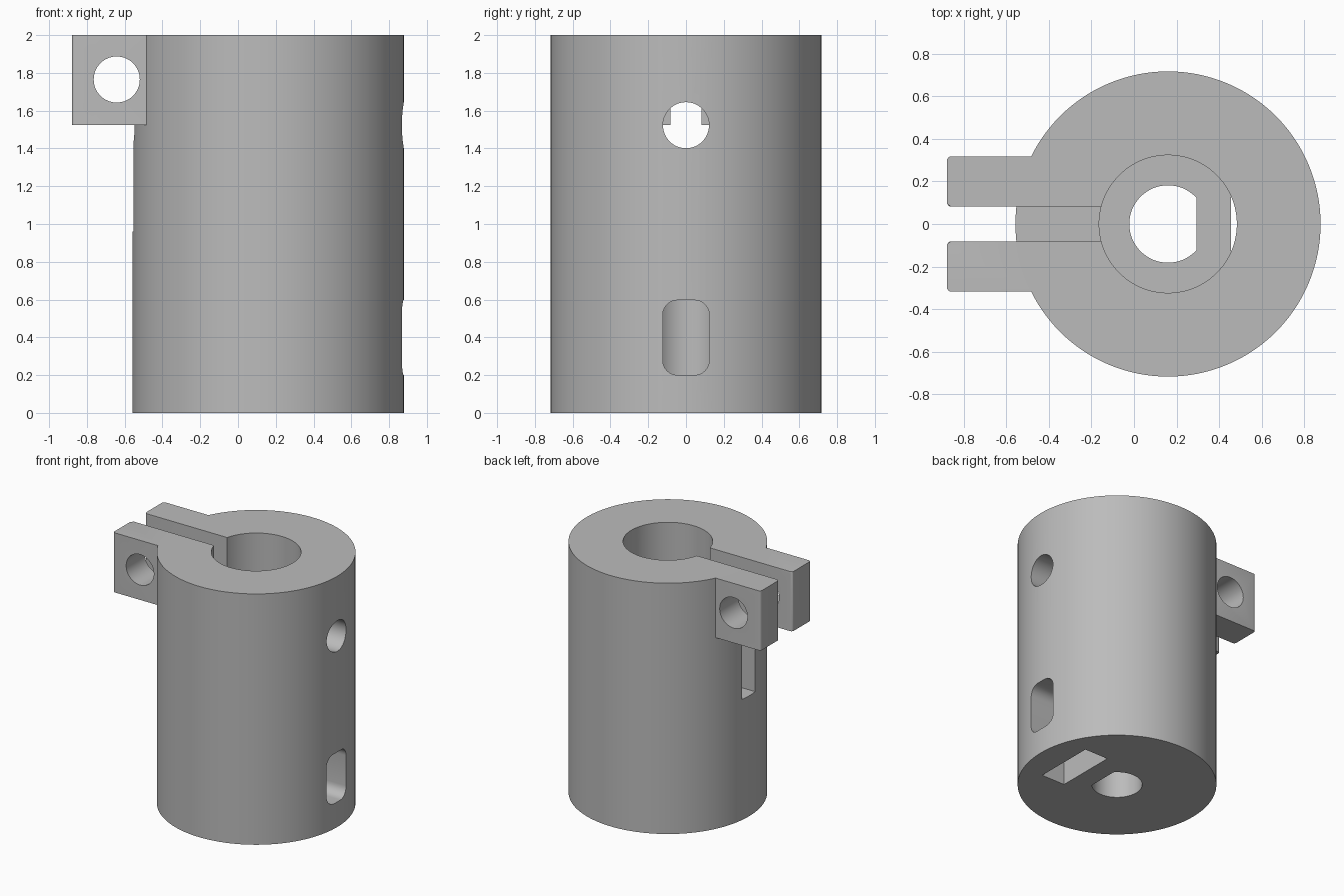
import bpy, bmesh, math
from mathutils import Matrix, Vector

old = bpy.data.objects.get("Cube")
if old:
    bpy.data.objects.remove(old, do_unlink=True)

AXIS_X = 0.16      # centre line of the coupler body
RADIUS = 0.718
HEIGHT = 2.0

grey = bpy.data.materials.new("plain grey")
grey.use_nodes = True
colour = (0.5, 0.5, 0.5, 1)
grey.diffuse_color = colour
grey.node_tree.nodes["Principled BSDF"].inputs["Base Color"].default_value = colour


def finish(name, bm):
    mesh = bpy.data.meshes.new(name)
    bm.to_mesh(mesh)
    bm.free()
    mesh.materials.append(grey)
    obj = bpy.data.objects.new(name, mesh)
    bpy.context.collection.objects.link(obj)
    return obj


def cylinder(name, radius, start, end, sides=64):
    """Cylinder running between two points."""
    start, end = Vector(start), Vector(end)
    span = end - start
    turn = Vector((0, 0, 1)).rotation_difference(span).to_matrix().to_4x4()
    bm = bmesh.new()
    bmesh.ops.create_cone(bm, cap_ends=True, segments=sides, radius1=radius,
                          radius2=radius, depth=span.length,
                          matrix=Matrix.Translation((start + end) / 2) @ turn)
    return finish(name, bm)


def box(name, low, high, round_axis=None, rounding=0.0, steps=6):
    """Box between two corners; edges along round_axis may be rounded."""
    low, high = Vector(low), Vector(high)
    bm = bmesh.new()
    bmesh.ops.create_cube(bm, size=1, matrix=Matrix.Translation((low + high) / 2)
                          @ Matrix.Diagonal((*(high - low), 1)))
    if rounding:
        edges = [e for e in bm.edges
                 if abs((e.verts[0].co - e.verts[1].co)[round_axis]) > 1e-4]
        bmesh.ops.bevel(bm, geom=edges, offset=rounding, segments=steps,
                        profile=0.5, affect='EDGES')
    return finish(name, bm)


def combine(target, tool, operation):
    """Apply a boolean and throw the tool away."""
    mod = target.modifiers.new("shape", 'BOOLEAN')
    mod.operation, mod.object, mod.solver = operation, tool, 'EXACT'
    bpy.ops.object.select_all(action='DESELECT')
    bpy.context.view_layer.objects.active = target
    target.select_set(True)
    bpy.ops.object.modifier_apply(modifier=mod.name)
    bpy.data.objects.remove(tool, do_unlink=True)


# Main body
body = cylinder("coupler_body", RADIUS, (AXIS_X, 0, 0), (AXIS_X, 0, HEIGHT), 128)

# Set screw hole through both walls
combine(body, cylinder("screw_hole", 0.122, (-1, 0, 1.523), (1.2, 0, 1.523)), 'DIFFERENCE')

# Clamp ears
for side in (-1, 1):
    ys = sorted((side * 0.06, side * 0.318))
    ear = box("clamp_ear", (-0.88, ys[0], 1.525), (-0.22, ys[1], HEIGHT))
    combine(body, ear, 'UNION')

# Large upper bore
combine(body, cylinder("upper_bore", 0.324, (AXIS_X, 0, 0.8), (AXIS_X, 0, 2.2), 96), 'DIFFERENCE')

# Lower bore with a flat on one side
d_bore = cylinder("lower_bore", 0.182, (AXIS_X, 0, -0.2), (AXIS_X, 0, 1.0))
combine(d_bore, box("bore_flat", (0.295, -0.5, -0.5), (0.8, 0.5, 1.5)), 'DIFFERENCE')
combine(body, d_bore, 'DIFFERENCE')

# Nut pocket from below, and the rounded access slot that meets the bore
combine(body, box("nut_pocket", (0.456, -0.243, -0.2), (0.662, 0.243, 0.82)), 'DIFFERENCE')
combine(body, box("access_slot", (0.2, -0.123, 0.2), (1.2, 0.123, 0.597), 0, 0.078), 'DIFFERENCE')

# Clamp slit and bolt hole across the ears
combine(body, box("clamp_slit", (-1.2, -0.082, 0.96), (0.1, 0.082, 2.2)), 'DIFFERENCE')
combine(body, cylinder("bolt_hole", 0.122, (-0.642, -0.8, 1.765), (-0.642, 0.8, 1.765)), 'DIFFERENCE')

# Soften the upright corners at the ear ends
bm = bmesh.new()
bm.from_mesh(body.data)
ends = [e for e in bm.edges
        if all(v.co.x < -0.879 for v in e.verts)
        and abs(e.verts[0].co.z - e.verts[1].co.z) > 0.4]
bmesh.ops.bevel(bm, geom=ends, offset=0.02, segments=4, profile=0.5, affect='EDGES')
bm.to_mesh(body.data)
bm.free()

bpy.ops.object.select_all(action='DESELECT')
bpy.context.view_layer.objects.active = body
body.select_set(True)
bpy.ops.object.shade_smooth_by_angle(angle=math.radians(30))
